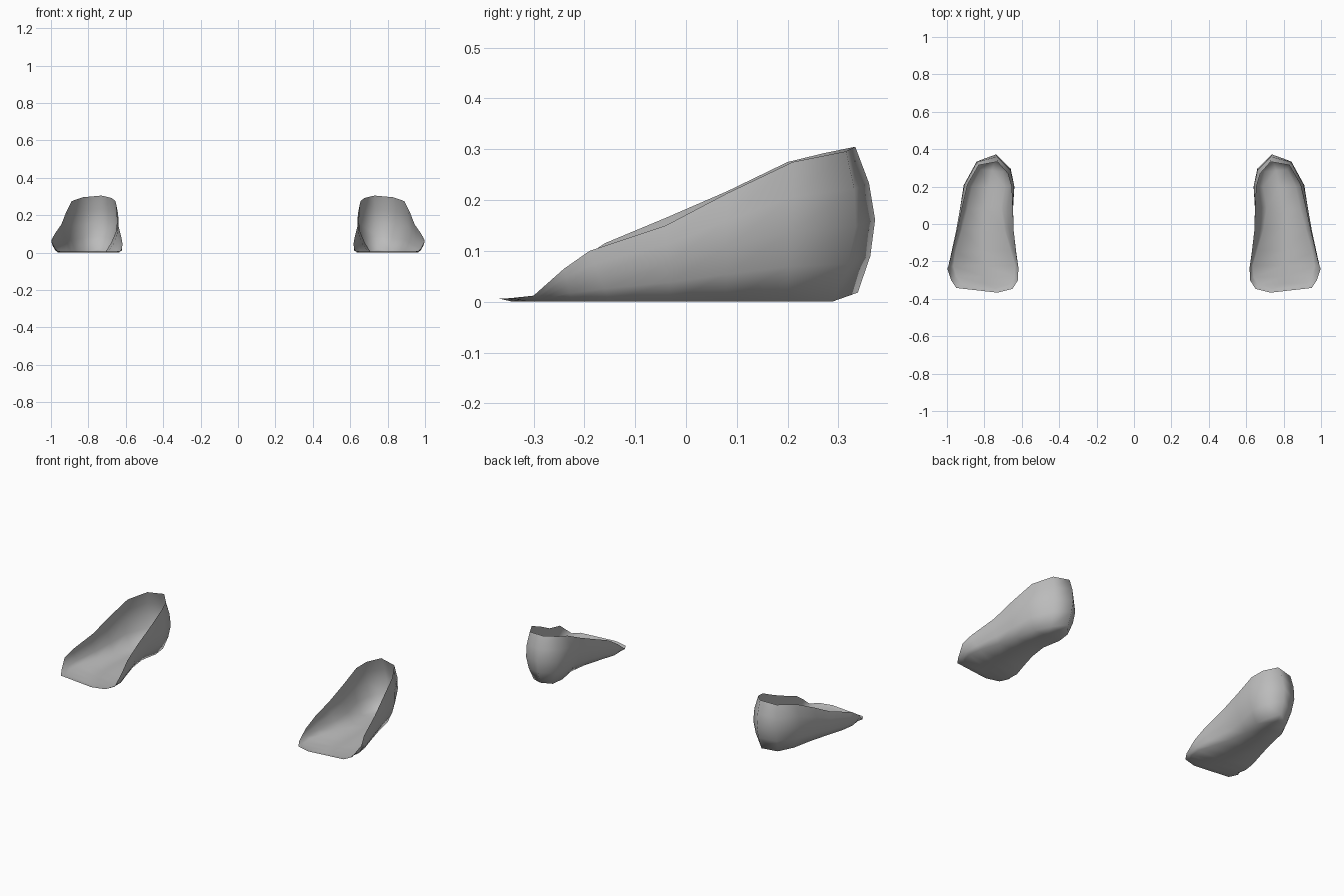
import bpy, bmesh, math
from mathutils import Vector

if "Cube" in bpy.data.objects:
    bpy.data.objects.remove(bpy.data.objects["Cube"])

grey = bpy.data.materials.new("plain grey")
grey.diffuse_color = (0.5, 0.5, 0.5, 1)
grey.use_nodes = True
grey.node_tree.nodes["Principled BSDF"].inputs["Base Color"].default_value = grey.diffuse_color

# Outline stations, toe to heel: rim x, y, z, then sole edge x, y
TOE = (0.73, -0.367, 0.006, 0.74, -0.345)
HEEL = (0.73, 0.333, 0.305, 0.745, 0.338)
INNER = [(0.65, -0.347, 0.007, 0.67, -0.325),
         (0.62, -0.30, 0.012, 0.64, -0.285),
         (0.62, -0.235, 0.065, 0.635, -0.22),
         (0.632, -0.16, 0.115, 0.66, -0.14),
         (0.645, -0.04, 0.165, 0.695, -0.02),
         (0.65, 0.08, 0.217, 0.71, 0.09),
         (0.655, 0.20, 0.275, 0.69, 0.20),
         (0.675, 0.27, 0.292, 0.70, 0.28)]
OUTER = [(0.95, -0.342, 0.007, 0.925, -0.315),
         (0.978, -0.30, 0.012, 0.95, -0.28),
         (0.998, -0.24, 0.065, 0.965, -0.225),
         (0.98, -0.19, 0.10, 0.955, -0.15),
         (0.945, -0.04, 0.15, 0.92, -0.03),
         (0.92, 0.08, 0.213, 0.89, 0.08),
         (0.89, 0.21, 0.275, 0.865, 0.20),
         (0.83, 0.315, 0.296, 0.82, 0.29)]


def wall(st):
    """Points from the rim down to the sole, bulging outwards."""
    x, y, z, sx, sy = st
    rim = Vector((x, y, z))
    sole = Vector((sx, sy, 0.018 if st is HEEL else 0.001))
    out = Vector((x - 0.77, y - min(y, 0.2), 0)).normalized()
    if st is HEEL:
        out = Vector((0, 1, 0))
    pts = [rim]
    for t in (0.25, 0.5, 0.75):
        pts.append(rim.lerp(sole, t) + out * 0.12 * z * math.sin(math.pi * t))
    return pts + [sole]


def build_shell(name, side):
    bm = bmesh.new()
    loop = [TOE] + INNER + [HEEL] + OUTER[::-1]
    cols = [[bm.verts.new((side * p.x, p.y, p.z)) for p in wall(s)] for s in loop]
    n = len(cols)
    # side walls and heel cup
    for i in range(n):
        a, b = cols[i], cols[(i + 1) % n]
        for k in range(len(a) - 1):
            bm.faces.new((a[k], b[k], b[k + 1], a[k + 1]))
    # sole: strips joining inner and outer edges through a centre line
    m = len(INNER)
    ins = [cols[1 + i][-1] for i in range(m)]
    outs = [cols[n - 1 - i][-1] for i in range(m)]
    mids = []
    for a, b in zip(ins, outs):
        c = (a.co + b.co) / 2
        mids.append(bm.verts.new((c.x, c.y, 0.001)))
    for i in range(m - 1):
        bm.faces.new((ins[i], ins[i + 1], mids[i + 1], mids[i]))
        bm.faces.new((mids[i], mids[i + 1], outs[i + 1], outs[i]))
    toe, heel = cols[0][-1], cols[m + 1][-1]
    for tip, i in ((toe, 0), (heel, m - 1)):
        bm.faces.new((tip, ins[i], mids[i]))
        bm.faces.new((tip, mids[i], outs[i]))
    bmesh.ops.recalc_face_normals(bm, faces=bm.faces)
    # the bottom must face down
    bm.normal_update()
    if sum(f.normal.z * f.calc_area() for f in bm.faces) > 0:
        bmesh.ops.reverse_faces(bm, faces=bm.faces)
    for f in bm.faces:
        f.smooth = True
    me = bpy.data.meshes.new(name)
    bm.to_mesh(me)
    bm.free()
    me.materials.append(grey)
    bpy.context.collection.objects.link(bpy.data.objects.new(name, me))


# mirrored pair of open foot shells
build_shell("right_foot_shell", 1)
build_shell("left_foot_shell", -1)
